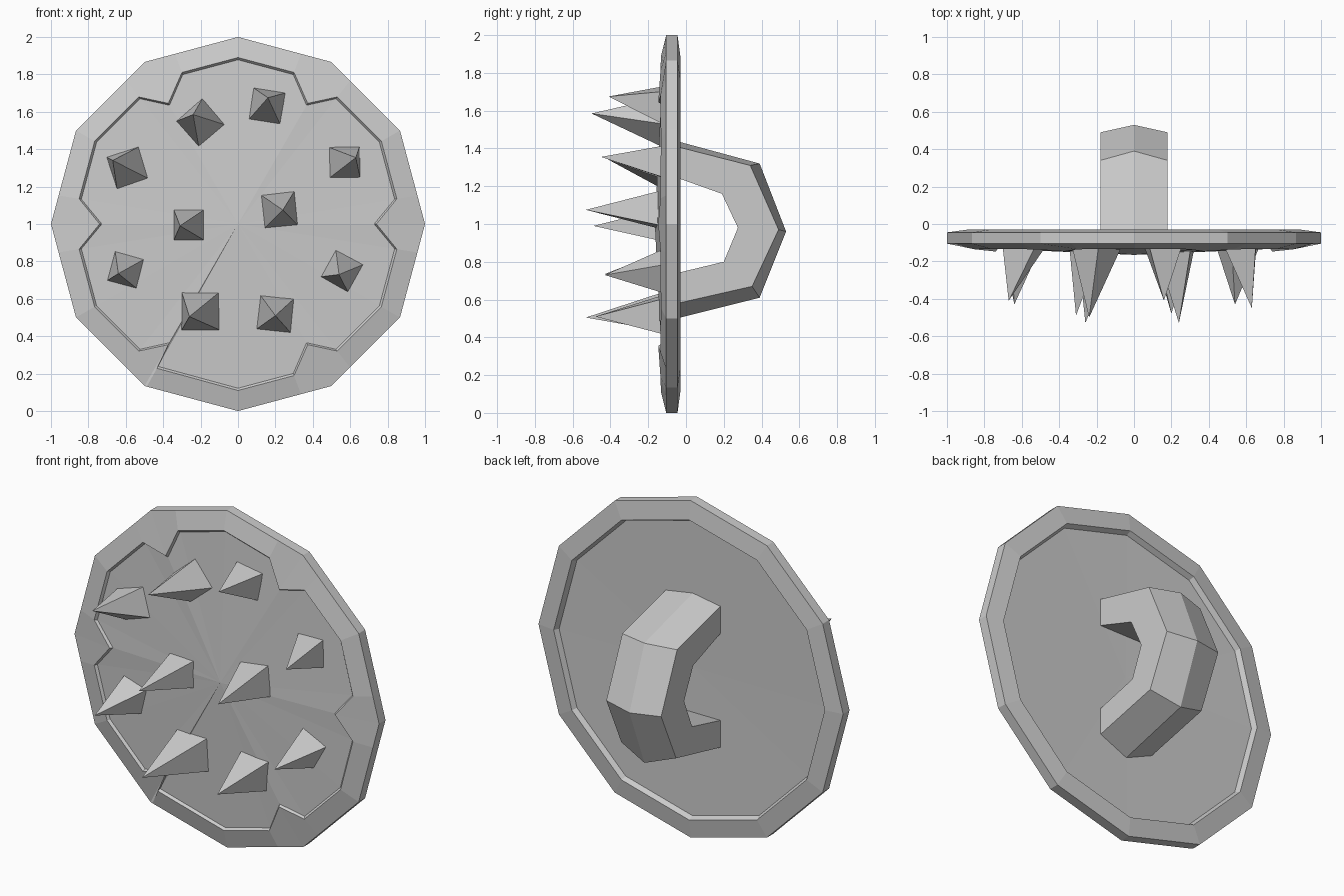
import bpy, bmesh
from math import sin, cos, radians

if "Cube" in bpy.data.objects:
    bpy.data.objects.remove(bpy.data.objects["Cube"])


def finish(bm, name):
    bmesh.ops.recalc_face_normals(bm, faces=bm.faces)
    mesh = bpy.data.meshes.new(name)
    bm.to_mesh(mesh)
    bm.free()
    obj = bpy.data.objects.new(name, mesh)
    bpy.context.collection.objects.link(obj)
    return obj


def bridge(bm, a, b):
    n = len(a)
    for i in range(n):
        bm.faces.new((a[i], a[(i + 1) % n], b[(i + 1) % n], b[i]))


def fan(bm, ring, centre):
    c = bm.verts.new(centre)
    for i in range(len(ring)):
        bm.faces.new((ring[i], ring[(i + 1) % len(ring)], c))


# Shield: notched outline in polar form (angle, radius), one quarter mirrored
quarter = [(0, .74), (9, .86), (30, .885), (52, .862), (60, .745), (69.7, .864)]
outline = quarter + [(90, .89)]
outline += [(180 - a, r) for a, r in reversed(quarter)]
outline += [(360 - a, r) for a, r in reversed(outline[1:-1])]
outline = [(240.7, .885) if abs(a - 249.7) < .1 else (a, r) for a, r in outline]


def twelve_side(a):
    return cos(radians(15)) / cos(radians(a % 30 - 15))


def dome(r):
    return -.165 + .06 * r * r


def ring(bm, radius, depth):
    verts = []
    for a, notch in outline:
        r = radius(a, notch)
        t = radians(a)
        verts.append(bm.verts.new((r * cos(t), depth(r), 1 + r * sin(t))))
    return verts


bm = bmesh.new()
rings = [
    ring(bm, lambda a, n: n - .012, dome),                      # recessed front
    ring(bm, lambda a, n: n, lambda r: dome(r) - .015),         # notched lip
    ring(bm, lambda a, n: twelve_side(a), lambda r: -.105),     # outer edge
    ring(bm, lambda a, n: twelve_side(a), lambda r: -.045),
    ring(bm, lambda a, n: .89 * twelve_side(a), lambda r: -.03),  # back rim
    ring(bm, lambda a, n: .875 * twelve_side(a), lambda r: -.06),
]
for a, b in zip(rings, rings[1:]):
    bridge(bm, a, b)
fan(bm, rings[0], (0, dome(0), 1))
fan(bm, rings[-1], (0, -.07, 1))
finish(bm, "shield_disc")

# Spikes: base centre x, z, half diagonal, turn, tip x, y, z
spikes = [
    (-.20, 1.54, .130, -4, -.24, -.50, 1.585),
    (.155, 1.63, .120, 36, .16, -.41, 1.675),
    (-.59, 1.30, .125, 63, -.67, -.41, 1.34),
    (.57, 1.33, .115, 46, .63, -.45, 1.355),
    (-.26, .995, .120, 45, -.31, -.49, .99),
    (.22, 1.075, .132, 51, .24, -.53, 1.075),
    (-.60, .755, .113, 30, -.64, -.43, .735),
    (.555, .75, .117, 16, .54, -.43, .73),
    (-.20, .535, .143, 45, -.26, -.53, .505),
    (.20, .52, .130, 39, .20, -.48, .51),
]
for i, (cx, cz, size, turn, tx, ty, tz) in enumerate(spikes):
    bm = bmesh.new()
    base = [bm.verts.new((cx + size * cos(radians(turn + 90 * k)), -.13,
                          cz + size * sin(radians(turn + 90 * k)))) for k in range(4)]
    bm.faces.new(base)
    fan(bm, base, (tx, ty, tz))
    finish(bm, f"spike_{i + 1}")

# Handle: chunky bent grip, (y, z) paths for ridge, outer and inner edges
ridge = [(-.09, 1.45), (.39, 1.32), (.53, .96), (.39, .61), (-.09, .49)]
outer = [(-.09, 1.42), (.34, 1.31), (.49, .97), (.35, .67), (-.09, .57)]
inner = [(-.09, 1.26), (.19, 1.16), (.275, .98), (.20, .80), (-.09, .73)]
bm = bmesh.new()
sections = []
for mid, out, inn in zip(ridge, outer, inner):
    pts = [(0, *mid), (.18, *out), (.18, *inn), (-.18, *inn), (-.18, *out)]
    sections.append([bm.verts.new(p) for p in pts])
for a, b in zip(sections, sections[1:]):
    bridge(bm, a, b)
bm.faces.new(sections[0])
bm.faces.new(sections[-1])
finish(bm, "handle")
